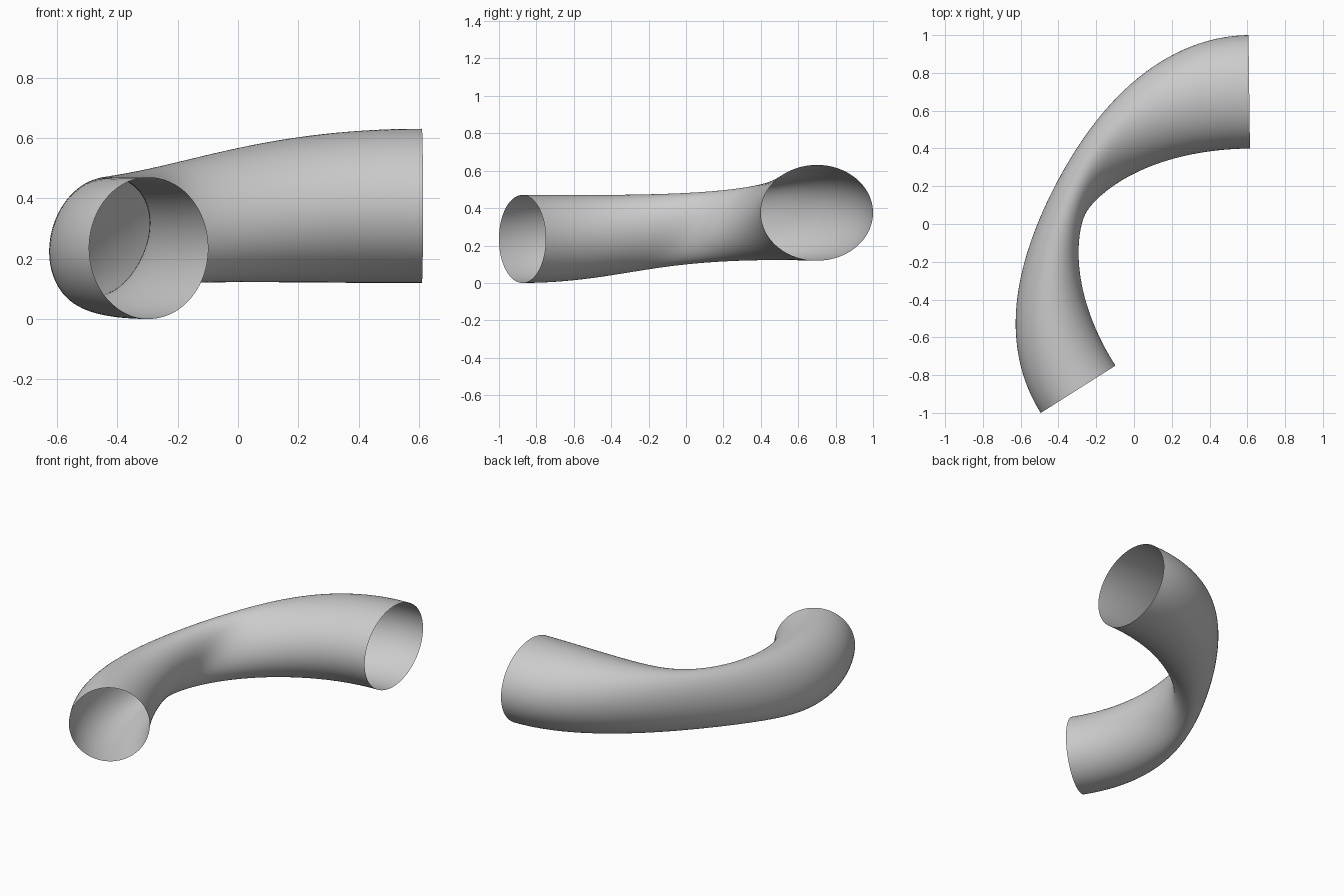
import bpy, bmesh
from math import sin, cos, pi, radians
from mathutils import Vector
from mathutils.geometry import interpolate_bezier

cube = bpy.data.objects.get("Cube")
if cube:
    bpy.data.objects.remove(cube)

SIDES, STEPS = 96, 72
REACH = 0.82           # length of the bend handles
TWIST = radians(70)    # turn of the wall between the two mouths
UP = Vector((0, 0, 1))

# Each mouth: centre, sideways axis towards the outer bend, half width, half height
wide_mouth = (Vector((0.61, 0.70, 0.375)), Vector((-0.013, 1, 0)), 0.30, 0.256)
round_mouth = (Vector((-0.296, -0.875, 0.235)), Vector((-0.845, -0.535, 0)), 0.234, 0.235)
wide_inward = Vector((-1, -0.013, 0)) * REACH
round_inward = Vector((-0.535, 0.845, 0)) * REACH


def rim_point(mouth, angle):
    centre, side, half_width, half_height = mouth
    return centre + side * half_width * cos(angle) + UP * half_height * sin(angle)


# Twisted open duct: one curved strand per side, joined into a wall
bm = bmesh.new()
strands = []
for i in range(SIDES):
    angle = 2 * pi * i / SIDES
    start = rim_point(wide_mouth, angle)
    end = rim_point(round_mouth, angle + TWIST)
    path = interpolate_bezier(start, start + wide_inward, end + round_inward, end, STEPS)
    strands.append([bm.verts.new(p) for p in path])
for i in range(SIDES):
    a, b = strands[i], strands[(i + 1) % SIDES]
    for j in range(STEPS - 1):
        bm.faces.new((a[j], a[j + 1], b[j + 1], b[j])).smooth = True

# Face the wall outwards
bm.normal_update()
probe = strands[0][0].link_faces[0]
if probe.normal.dot(probe.calc_center_median() - wide_mouth[0]) < 0:
    bmesh.ops.reverse_faces(bm, faces=bm.faces[:])

mesh = bpy.data.meshes.new("curved_duct")
bm.to_mesh(mesh)
bm.free()
duct = bpy.data.objects.new("curved_duct", mesh)
bpy.context.collection.objects.link(duct)

# Plain grey finish
grey = bpy.data.materials.new("light_grey")
grey.use_nodes = True
colour = (0.6, 0.6, 0.6, 1)
grey.diffuse_color = colour
grey.node_tree.nodes["Principled BSDF"].inputs["Base Color"].default_value = colour
mesh.materials.append(grey)
